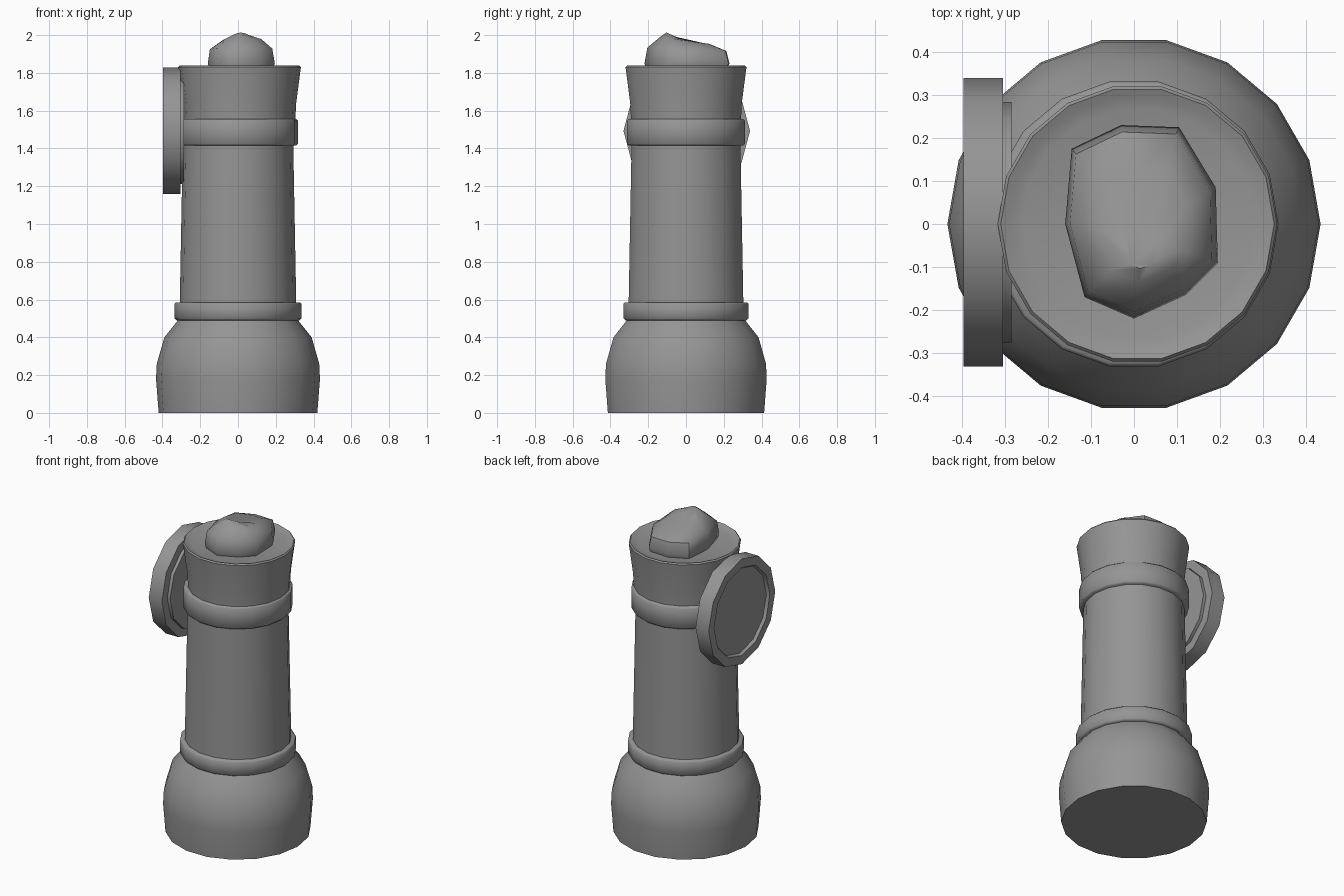
import bpy, bmesh
from math import sin, cos, pi, radians

cube = bpy.data.objects.get("Cube")
if cube:
    bpy.data.objects.remove(cube)

grey = bpy.data.materials.new("stone grey")
grey.use_nodes = True
grey.diffuse_color = (0.3, 0.3, 0.3, 1)
grey.node_tree.nodes["Principled BSDF"].inputs["Base Color"].default_value = (0.3, 0.3, 0.3, 1)


def loft(name, rings, angle=35):
    """Skin a list of point rings, cap both ends, and smooth the soft edges."""
    bm = bmesh.new()
    loops = [[bm.verts.new(p) for p in ring] for ring in rings]
    n = len(loops[0])
    for a, b in zip(loops, loops[1:]):
        for i in range(n):
            j = (i + 1) % n
            bm.faces.new((a[i], a[j], b[j], b[i]))
    bm.faces.new(loops[0][::-1])
    bm.faces.new(loops[-1])
    bmesh.ops.recalc_face_normals(bm, faces=bm.faces)
    mesh = bpy.data.meshes.new(name)
    bm.to_mesh(mesh)
    bm.free()
    mesh.materials.append(grey)
    obj = bpy.data.objects.new(name, mesh)
    bpy.context.collection.objects.link(obj)
    bpy.ops.object.select_all(action="DESELECT")
    obj.select_set(True)
    bpy.context.view_layer.objects.active = obj
    bpy.ops.object.shade_smooth_by_angle(angle=radians(angle))
    return obj


def lathe(name, profile, sides=18, cx=0.0, angle=35):
    """Turn a (radius, height) profile around the vertical axis."""
    turn = [2 * pi * i / sides for i in range(sides)]
    return loft(name, [[(cx + r * cos(t), r * sin(t), z) for t in turn]
                       for r, z in profile], angle)


# Rounded foot and tapering shaft
lathe("base", [(0.42, 0), (0.434, 0.18), (0.43, 0.26), (0.39, 0.4), (0.31, 0.5)], angle=40)
lathe("shaft", [(0.31, 0.49), (0.308, 0.6), (0.292, 1.45)])

# Collar bands
for name, r, low, high in (("lower_band", 0.336, 0.49, 0.585),
                           ("upper_band", 0.317, 1.415, 1.555)):
    lathe(name, [(r - 0.01, low), (r, low + 0.01), (r, high - 0.008), (r - 0.008, high)], angle=50)

# Flared head with a shallow dished top
lathe("head", [(0.293, 1.5), (0.3, 1.64), (0.325, 1.83), (0.318, 1.838),
               (0.298, 1.83), (0.27, 1.822)], cx=0.008)

# Irregular boulder on top
outline = [(-0.16, 0), (-0.115, -0.17), (0, -0.22), (0.12, -0.165), (0.195, -0.09),
           (0.19, 0.085), (0.105, 0.225), (-0.03, 0.23), (-0.145, 0.175)]


def slice_at(scale, z, slant, dx=0.0, dy=0.0):
    return [(x * scale + dx, y * scale + dy, z - slant * y) for x, y in outline]


loft("boulder", [slice_at(0.94, 1.815, 0), slice_at(1, 1.85, 0),
                 slice_at(0.93, 1.925, 0.04), slice_at(0.58, 1.972, 0.08, 0.01, -0.01),
                 slice_at(0.2, 1.992, 0.1, 0.015, -0.06)], angle=50)

# Round plaque on the right side, with a recessed outer face
around = [2 * pi * i / 12 for i in range(12)]
loft("side_disc", [[(x, 0.004 + r * cos(t), 1.493 + r * sin(t)) for t in around]
                   for x, r in ((-0.285, 0.28), (-0.305, 0.28), (-0.305, 0.335),
                                (-0.397, 0.335), (-0.397, 0.28), (-0.38, 0.27))])
